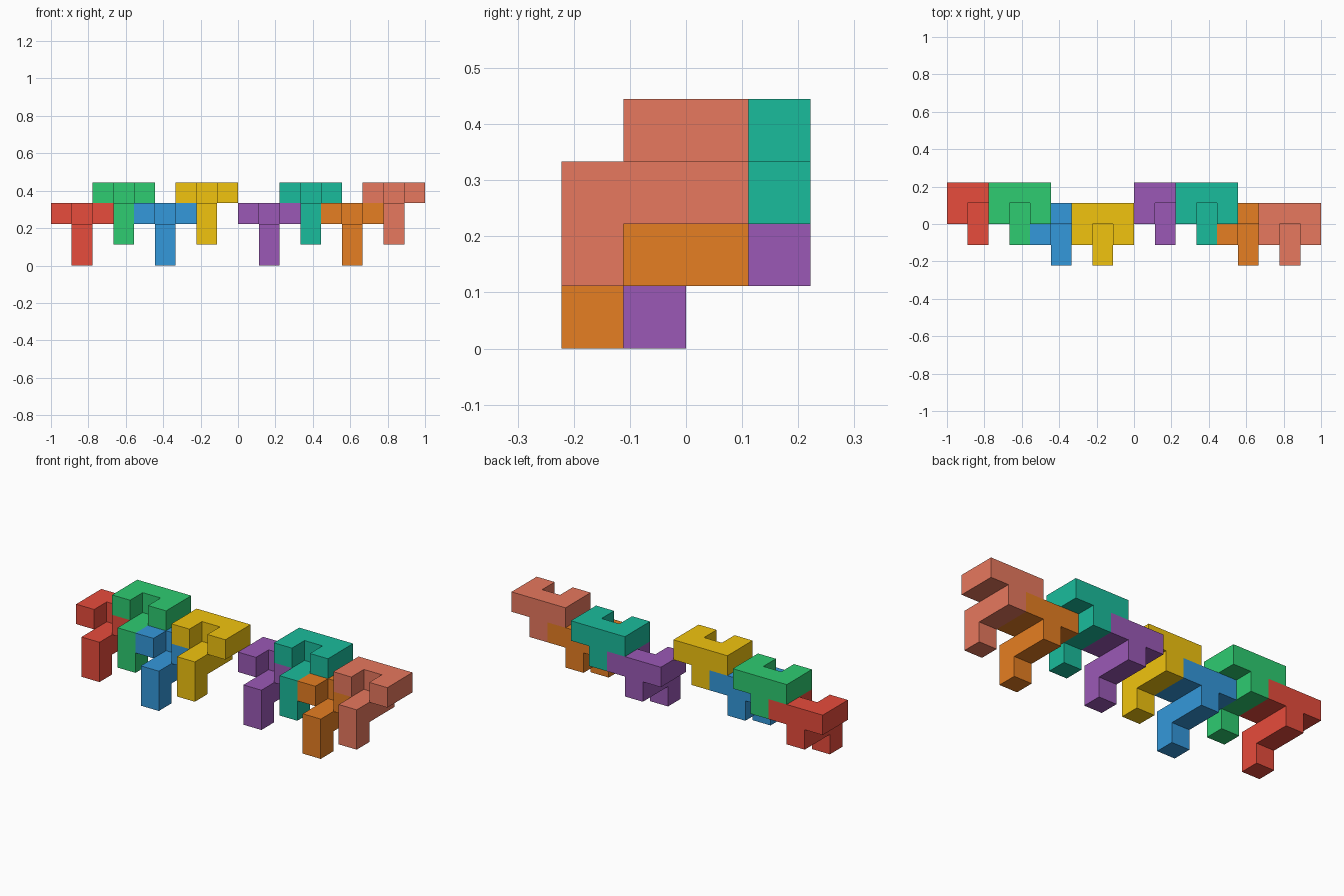
import bpy, bmesh
from mathutils import Color, Vector

if "Cube" in bpy.data.objects:
    bpy.data.objects.remove(bpy.data.objects["Cube"])

U = 1 / 9  # edge of one unit cell

# One puzzle piece: a raised U, a bar running forward under it, and a foot
CELLS = {(0, 1, 2), (0, 2, 2), (1, 2, 2), (2, 2, 2), (2, 1, 2),
         (1, 2, 1), (1, 1, 1), (1, 0, 1), (1, 0, 0)}


def add_piece(name, offset, rgb):
    bm = bmesh.new()
    for cell in CELLS:
        for axis in range(3):
            for sign in (-1, 1):
                step = [0, 0, 0]
                step[axis] = sign
                # skip walls shared by two cells
                if tuple(c + s for c, s in zip(cell, step)) in CELLS:
                    continue
                n = Vector(step)
                a = Vector([float(i == (axis + 1) % 3) for i in range(3)])
                b = n.cross(a)
                mid = Vector(cell) + Vector((0.5, 0.5, 0.5)) + n / 2
                bm.faces.new([bm.verts.new((mid + (a * p + b * q) / 2) * U)
                              for p, q in ((-1, -1), (1, -1), (1, 1), (-1, 1))])
    bmesh.ops.remove_doubles(bm, verts=bm.verts, dist=1e-4)
    bmesh.ops.dissolve_limit(bm, angle_limit=0.01, verts=bm.verts, edges=bm.edges)
    mesh = bpy.data.meshes.new(name)
    bm.to_mesh(mesh)
    bm.free()
    # screen colour converted to the linear values Blender stores
    mat = bpy.data.materials.new(name + "_paint")
    linear = Color([c / 255 for c in rgb]).from_srgb_to_scene_linear()
    mat.diffuse_color = (*linear, 1)
    mat.use_nodes = True
    mat.node_tree.nodes["Principled BSDF"].inputs["Base Color"].default_value = mat.diffuse_color
    mesh.materials.append(mat)
    obj = bpy.data.objects.new(name, mesh)
    obj.location = Vector(offset) * U
    bpy.context.collection.objects.link(obj)


# Two chains of four interlocked pieces
COLORS = [("red", (231, 76, 60)), ("green", (46, 204, 113)),
          ("blue", (52, 152, 219)), ("yellow", (241, 196, 15)),
          ("purple", (155, 89, 182)), ("teal", (26, 188, 156)),
          ("orange", (230, 126, 34)), ("coral", (231, 120, 94))]
for i, (name, color) in enumerate(COLORS):
    group, k = divmod(i, 4)
    add_piece(name + "_piece", (-9 + 9 * group + 2 * k, -1 - k // 2, k % 2), color)
